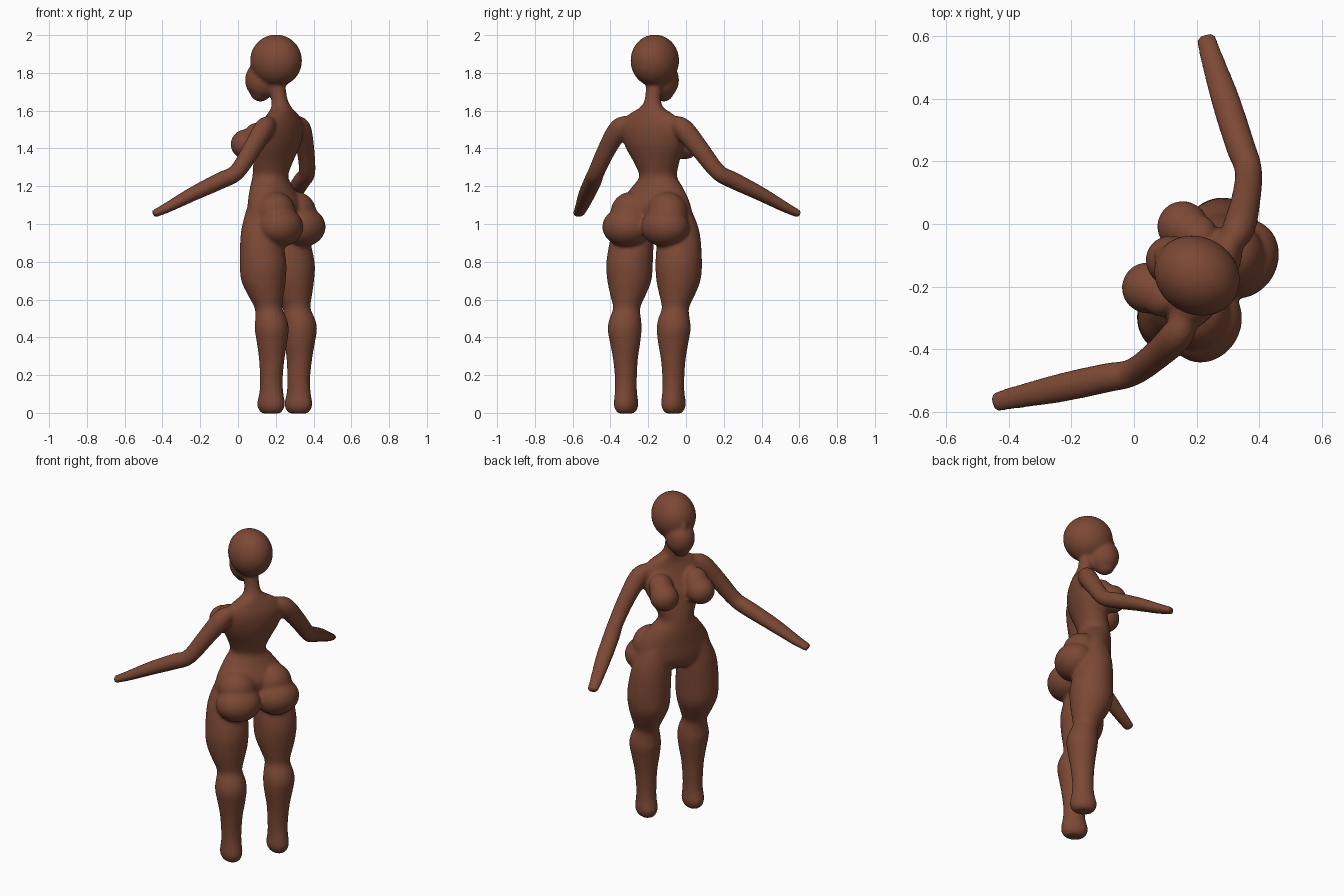
import bpy, bmesh, math
from mathutils import Vector, Matrix

if "Cube" in bpy.data.objects:
    bpy.data.objects.remove(bpy.data.objects["Cube"])

bm = bmesh.new()
SIDES = 32


def loft(rings, along_path=False, side=1, steps=4):
    """Smooth closed tube through rings (x, y, z, half width, half depth); y is forward."""
    rings = [(r[0] * side,) + r[1:] for r in rings]
    pts = []
    for i in range(len(rings) - 1):
        p0, p1, p2, p3 = (Vector(rings[min(max(i + k, 0), len(rings) - 1)]) for k in (-1, 0, 1, 2))
        for s in range(steps):
            t = s / steps
            pts.append(0.5 * (2 * p1 + (p2 - p0) * t + (2 * p0 - 5 * p1 + 4 * p2 - p3) * t ** 2
                              + (3 * p1 - p0 - 3 * p2 + p3) * t ** 3))
    pts.append(Vector(rings[-1]))
    loops = []
    for i, p in enumerate(pts):
        u, v = Vector((1, 0, 0)), Vector((0, 1, 0))
        if along_path:
            t = Vector(pts[min(i + 1, len(pts) - 1)][:3]) - Vector(pts[max(i - 1, 0)][:3])
            u = t.cross(Vector((0, 0, 1))).normalized()
            v = u.cross(t).normalized()
        angles = [2 * math.pi * k / SIDES for k in range(SIDES)]
        loops.append([bm.verts.new(Vector(p[:3]) + u * p[3] * math.cos(a) + v * p[4] * math.sin(a))
                      for a in angles])
    for a, b in zip(loops, loops[1:]):
        for k in range(SIDES):
            n = (k + 1) % SIDES
            bm.faces.new((a[k], a[n], b[n], b[k]))
    bm.faces.new(loops[0])
    bm.faces.new(loops[-1])


def ball(centre, size, tilt=0):
    m = Matrix.Translation(centre) @ Matrix.Rotation(tilt, 4, 'X') @ Matrix.Diagonal((*size, 1))
    bmesh.ops.create_uvsphere(bm, u_segments=32, v_segments=20, radius=1, matrix=m)


# Torso, from crotch to neck
loft([(0, .02, .94, .10, .07), (0, .02, 1.0, .21, .11), (0, .012, 1.1, .205, .125),
      (0, .035, 1.19, .148, .105), (0, .045, 1.25, .103, .092), (0, .03, 1.32, .125, .095),
      (0, .0, 1.42, .172, .098), (0, -.025, 1.51, .185, .08), (0, -.03, 1.575, .14, .06),
      (0, -.022, 1.62, .062, .05), (0, -.008, 1.67, .043, .043), (0, .01, 1.78, .045, .045)])

# Head: skull, muzzle, chin and nose bridge
ball((0, .01, 1.865), (.124, .142, .138))
ball((0, .095, 1.762), (.083, .093, .1))
ball((0, .105, 1.70), (.05, .058, .052))
ball((0, .13, 1.82), (.022, .035, .06), -.2)

for s in (-1, 1):
    # Breasts with a slope up to the chest
    ball((s * .113, .127, 1.422), (.082, .083, .08))
    ball((s * .11, .075, 1.465), (.07, .06, .075), .5)
    # Buttocks with upper fill to the hips
    ball((s * .118, -.086, .985), (.132, .116, .105))
    ball((s * .11, -.05, 1.06), (.11, .105, .11))
    # Arms reaching out and forward
    loft([(.13, -.03, 1.54, .035, .035), (.195, -.03, 1.505, .052, .055),
          (.285, -.005, 1.395, .047, .05), (.372, .035, 1.275, .044, .044),
          (.43, .10, 1.23, .047, .045), (.53, .21, 1.16, .046, .038),
          (.62, .31, 1.09, .037, .028), (.675, .37, 1.052, .031, .02)], True, s)
    # Legs ending in rounded stub feet
    loft([(.12, .02, 1.08, .08, .09), (.14, .02, .96, .112, .105), (.15, .003, .8, .123, .123),
          (.15, .0, .7, .116, .118), (.15, -.015, .62, .092, .094), (.149, -.03, .555, .071, .074),
          (.149, -.045, .5, .083, .083), (.15, -.05, .445, .09, .09), (.147, -.05, .37, .08, .08),
          (.146, -.048, .28, .064, .068), (.145, -.045, .18, .057, .061),
          (.145, -.045, .11, .056, .065), (.145, -.043, .05, .061, .077),
          (.145, -.043, .015, .052, .068), (.145, -.043, -.003, .035, .05)], False, s)

bmesh.ops.recalc_face_normals(bm, faces=bm.faces)
mesh = bpy.data.meshes.new("figure_body")
bm.to_mesh(mesh)
bm.free()
body = bpy.data.objects.new("figure_body", mesh)
bpy.context.collection.objects.link(body)

# Turned figure standing off centre
body.location = (.21, -.17, 0)
body.rotation_euler.z = math.radians(60)

# Blend all parts into one soft skin
remesh = body.modifiers.new("skin", 'REMESH')
remesh.mode = 'VOXEL'
remesh.voxel_size = .01
remesh.use_smooth_shade = True
smooth = body.modifiers.new("soften", 'SMOOTH')
smooth.factor = .5
smooth.iterations = 6
for p in mesh.polygons:
    p.use_smooth = True

# Brown skin
mat = bpy.data.materials.new("brown_skin")
mat.diffuse_color = (.2, .065, .035, 1)
mat.use_nodes = True
mat.node_tree.nodes["Principled BSDF"].inputs["Base Color"].default_value = mat.diffuse_color
mesh.materials.append(mat)
